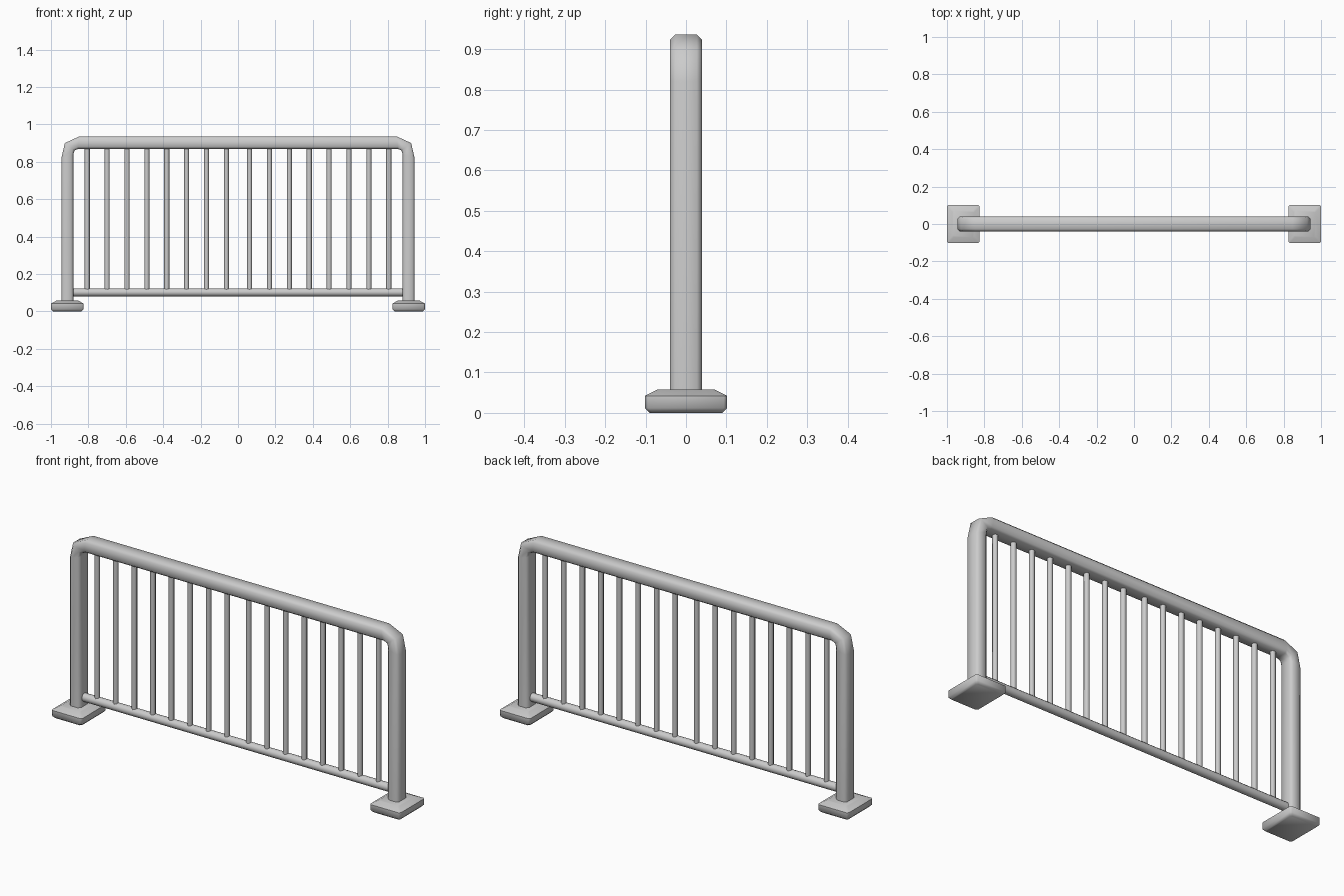
import bpy, bmesh
from mathutils import Vector

cube = bpy.data.objects.get("Cube")
if cube:
    bpy.data.objects.remove(cube, do_unlink=True)

steel = bpy.data.materials.new("light_grey_steel")
steel.use_nodes = True
GREY = (0.6, 0.6, 0.6, 1)
steel.diffuse_color = GREY
steel.node_tree.nodes["Principled BSDF"].inputs["Base Color"].default_value = GREY


def finish(name, bm, angle):
    bmesh.ops.recalc_face_normals(bm, faces=bm.faces)
    mesh = bpy.data.meshes.new(name)
    bm.to_mesh(mesh)
    bm.free()
    mesh.materials.append(steel)
    ob = bpy.data.objects.new(name, mesh)
    bpy.context.collection.objects.link(ob)
    bpy.ops.object.select_all(action='DESELECT')
    ob.select_set(True)
    bpy.context.view_layer.objects.active = ob
    bpy.ops.object.shade_smooth_by_angle(angle=angle)
    return ob


def loft(name, rings, angle):
    """Skin a list of equal-length point rings and cap both ends."""
    bm = bmesh.new()
    loops = [[bm.verts.new(p) for p in ring] for ring in rings]
    for a, b in zip(loops, loops[1:]):
        for i in range(len(a)):
            j = (i + 1) % len(a)
            bm.faces.new((a[i], a[j], b[j], b[i]))
    bm.faces.new(loops[0])
    bm.faces.new(loops[-1])
    return finish(name, bm, angle)


def chamfered(w, d, c):
    """Corner points of a rectangle, half sizes w and d, with cut corners."""
    return [(w, c - d), (w, d - c), (w - c, d), (c - w, d),
            (-w, d - c), (-w, c - d), (c - w, -d), (w - c, -d)]


def rod(name, start, end, radius, sides):
    start, end = Vector(start), Vector(end)
    axis = end - start
    bm = bmesh.new()
    bmesh.ops.create_cone(bm, cap_ends=True, segments=sides, radius1=radius,
                          radius2=radius, depth=axis.length)
    bmesh.ops.rotate(bm, verts=bm.verts,
                     matrix=axis.to_track_quat('Z', 'Y').to_matrix())
    bmesh.ops.translate(bm, verts=bm.verts, vec=(start + end) / 2)
    return finish(name, bm, 0.9)


# Hoop: posts, bent corners and top rail, as outer and inner (x, z) pairs
half = [((.944, .05), (.88, .05)), ((.944, .82), (.88, .84)),
        ((.926, .90), (.874, .861)), ((.848, .936), (.855, .869))]
stations = half + [((-ox, oz), (-ix, iz)) for (ox, oz), (ix, iz) in half[::-1]]
rings = []
for outer, inner in stations:
    o, i = Vector((outer[0], 0, outer[1])), Vector((inner[0], 0, inner[1]))
    mid, out = (o + i) / 2, (o - i).normalized()
    rings.append([mid + out * u + Vector((0, v, 0))
                  for u, v in chamfered((o - i).length / 2, .039, .012)])
loft("hoop_frame", rings, 1.05)

# Feet: plates with a sloped top
levels = [(0, .076, .09), (.012, .0875, .102), (.042, .0875, .102), (.058, .058, .07)]
for side, sign in (("left", 1), ("right", -1)):
    loft(side + "_foot",
         [[(sign * .9125 + x, y, z) for x, y in chamfered(w, d, .008)]
          for z, w, d in levels], 1.05)

# Lower rail
rod("lower_rail", (-.885, 0, .102), (.885, 0, .102), .0215, 12)

# Upright bars, mirrored about the wider middle gap
for n in range(8):
    x = .062 + n * .1063
    for side, sign in (("left", 1), ("right", -1)):
        rod(f"{side}_bar_{n + 1}", (sign * x, 0, .1), (sign * x, 0, .885), .0135, 8)
